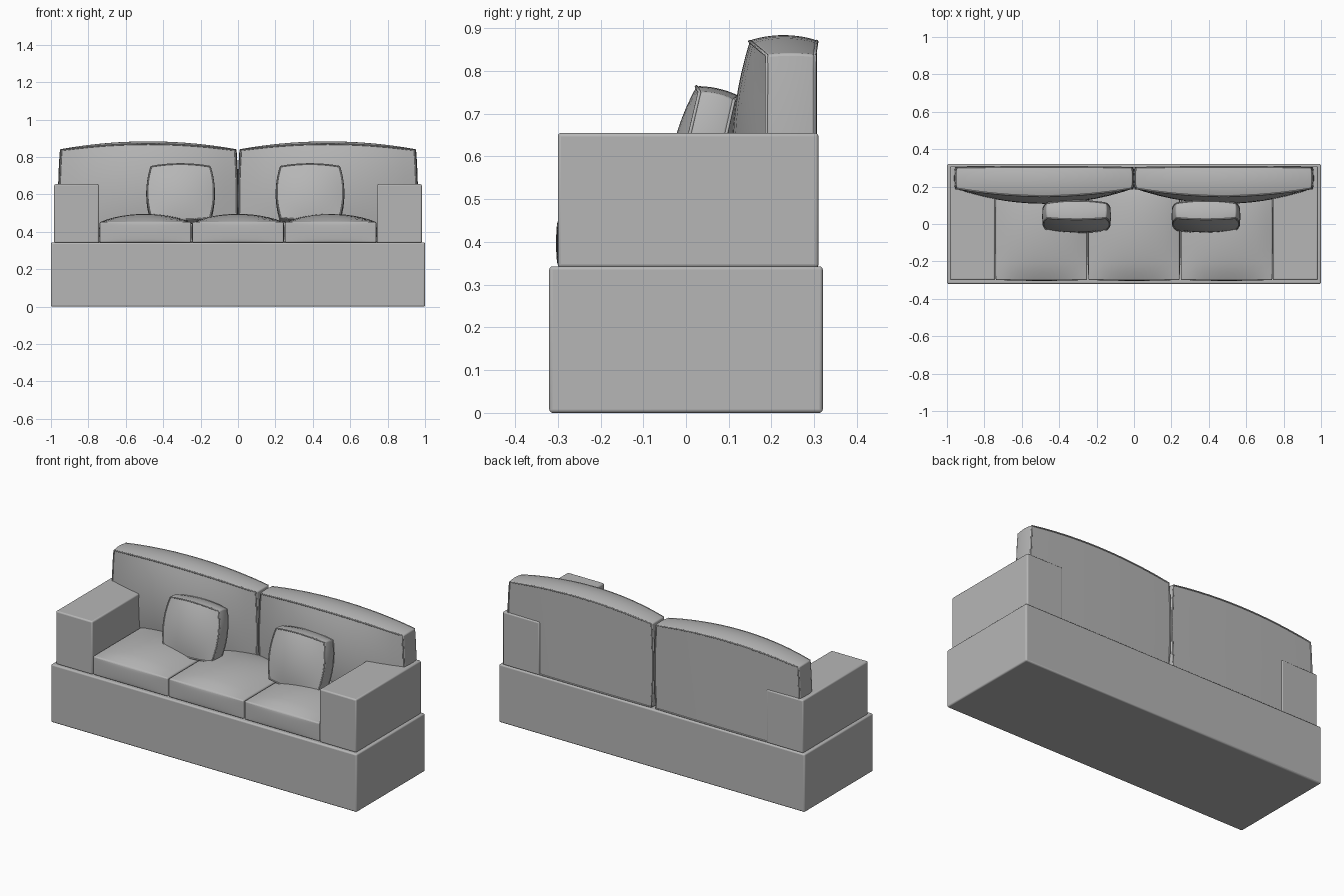
import bpy, bmesh, math
from mathutils import Vector, Matrix

if "Cube" in bpy.data.objects:
    bpy.data.objects.remove(bpy.data.objects["Cube"])

# mid grey upholstery
fabric = bpy.data.materials.new("grey_fabric")
fabric.diffuse_color = (0.47, 0.47, 0.47, 1)
fabric.use_nodes = True
fabric.node_tree.nodes["Principled BSDF"].inputs["Base Color"].default_value = fabric.diffuse_color


def dome(t):
    return max(0.0, 1 - t * t)


def finish(ob, bevel, angle=40):
    ob.data.materials.append(fabric)
    mod = ob.modifiers.new("soft_edges", "BEVEL")
    mod.width, mod.segments = bevel, 3
    mod.limit_method, mod.angle_limit = "ANGLE", math.radians(angle)
    bpy.ops.object.select_all(action="DESELECT")
    bpy.context.view_layer.objects.active = ob
    ob.select_set(True)
    bpy.ops.object.shade_smooth_by_angle(angle=math.radians(angle))


def solid(name, shape, cuts, bevel):
    """Gridded cube in [-1,1]^3, each point moved by shape(u, v, w)."""
    bm = bmesh.new()
    bmesh.ops.create_cube(bm, size=2)
    if cuts:
        bmesh.ops.subdivide_edges(bm, edges=bm.edges[:], cuts=cuts, use_grid_fill=True)
    for vert in bm.verts:
        vert.co = shape(*vert.co)
    bmesh.ops.recalc_face_normals(bm, faces=bm.faces)
    me = bpy.data.meshes.new(name)
    bm.to_mesh(me)
    bm.free()
    ob = bpy.data.objects.new(name, me)
    bpy.context.collection.objects.link(ob)
    finish(ob, bevel)


def box(name, lo, hi):
    solid(name, lambda *p: Vector([(a + b) / 2 + t * (b - a) / 2
                                   for a, b, t in zip(lo, hi, p)]), 0, 0.008)


def piping(name, shape, radius):
    """Thin cord round the front and back rims of a cushion."""
    cu = bpy.data.curves.new(name, "CURVE")
    cu.dimensions, cu.bevel_depth, cu.bevel_resolution = "3D", radius, 2
    cu.materials.append(fabric)
    steps = [-1 + 2 * i / 12 for i in range(12)]
    rim = ([(s, -1) for s in steps] + [(1, s) for s in steps]
           + [(-s, 1) for s in steps] + [(-1, -s) for s in steps])
    for v in (-1, 1):
        sp = cu.splines.new("POLY")
        sp.points.add(len(rim) - 1)
        for p, (u, w) in zip(sp.points, rim):
            p.co = (*shape(u * 0.99, v, w * 0.99), 1)
        sp.use_cyclic_u = True
    ob = bpy.data.objects.new(name, cu)
    bpy.context.collection.objects.link(ob)


# plinth and arms
box("base", (-1, -0.32, 0), (1, 0.32, 0.343))
box("left_arm", (-0.983, -0.30, 0.34), (-0.743, 0.31, 0.655))
box("right_arm", (0.743, -0.30, 0.34), (0.983, 0.31, 0.655))

# three seat cushions with crowned tops
for i in (-1, 0, 1):
    def seat(u, v, w, cx=i * 0.4955):
        x = cx + u * (0.244 + 0.003 * dome(v) * dome(w))
        y = -0.035 + v * (0.264 + 0.005 * dome(u) * dome(w) ** 0.5)
        z = 0.343 + (w + 1) / 2 * (0.109 + 0.044 * dome(u) ** 0.9 * dome(v) ** 0.7)
        return Vector((x, y, z))
    solid(f"seat_cushion_{i + 2}", seat, 11, 0.006)

# two tall back cushions, bulging forward
for side, s in (("left", -1), ("right", 1)):
    def back(u, v, w, s=s):
        x = s * 0.48 + u * (0.468 + 0.010 * dome(w) + 0.004 * dome(v))
        front = 0.19 - 0.04 * dome(u) - 0.042 * dome(u) * dome(w)
        rear = 0.301 + 0.005 * dome(u)
        y = front + (v + 1) / 2 * (rear - front)
        t = (w + 1) / 2
        z = 0.343 + t * (0.495 + 0.034 * dome(u) + 0.012 * dome(v) * (0.3 + 0.7 * dome(u)))
        return Vector((x, y, z))
    solid(f"{side}_back_cushion", back, 13, 0.006)
    piping(f"{side}_back_piping", back, 0.004)

# two throw pillows leaning on the backs
for side, cx in (("left", -0.307), ("right", 0.385)):
    lean = Matrix.Translation((cx, 0.04, 0.603)) @ Matrix.Rotation(math.radians(-13), 4, "X")

    def pillow(u, v, w, m=lean):
        x = u * (0.158 + 0.022 * dome(w) + 0.004 * dome(v))
        y = v * (0.041 + 0.010 * dome(u) + 0.022 * dome(u) * dome(w))
        z = w * (0.142 + 0.012 * dome(u) + 0.006 * dome(v))
        return m @ Vector((x, y, z))
    solid(f"{side}_throw_pillow", pillow, 11, 0.006)
    piping(f"{side}_pillow_piping", pillow, 0.004)
